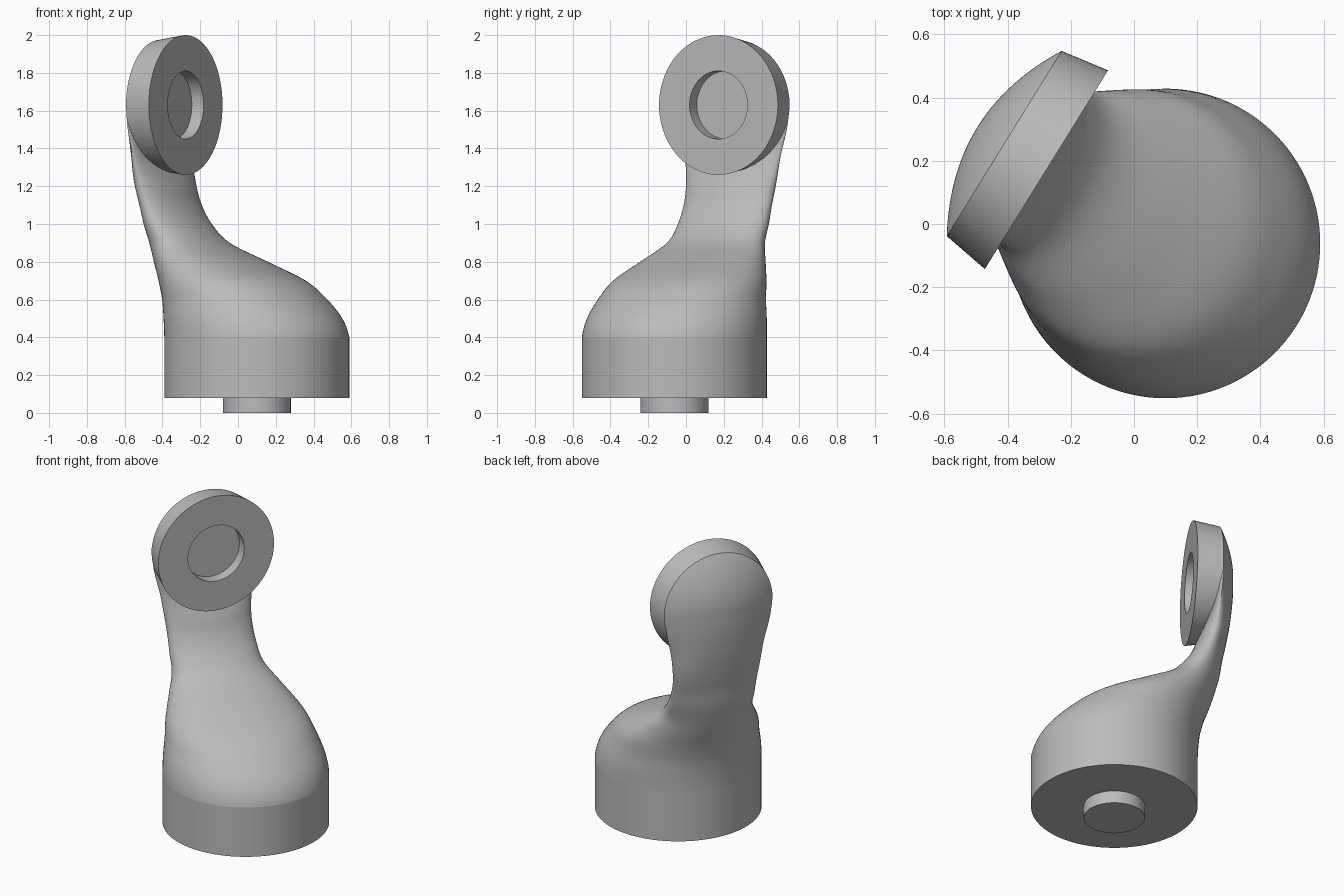
import bpy
import bmesh
import math
from mathutils import Vector

default = bpy.data.objects.get("Cube")
if default:
    bpy.data.objects.remove(default, do_unlink=True)

TURN = math.radians(-31.8)   # the bracket's plane of symmetry
BASE = 0.117                 # base centre along that plane
HEAD_Z, HEAD_U = 1.63, -0.326
RIM = 0.345                  # back edge radius of the head

grey = bpy.data.materials.new("plain grey")
grey.use_nodes = True
colour = (0.5, 0.5, 0.5, 1)
grey.diffuse_color = colour
grey.node_tree.nodes["Principled BSDF"].inputs["Base Color"].default_value = colour


def loft(name, rings):
    """Skin a list of point rings; the first and last are capped."""
    bm = bmesh.new()
    loops = [[bm.verts.new(p) for p in ring] for ring in rings]
    count = len(loops[0])
    for low, high in zip(loops, loops[1:]):
        for i in range(count):
            j = (i + 1) % count
            bm.faces.new((low[i], low[j], high[j], high[i]))
    bm.faces.new(loops[0][::-1])
    bm.faces.new(loops[-1])
    bmesh.ops.recalc_face_normals(bm, faces=bm.faces)
    mesh = bpy.data.meshes.new(name)
    bm.to_mesh(mesh)
    bm.free()
    obj = bpy.data.objects.new(name, mesh)
    bpy.context.collection.objects.link(obj)
    obj.rotation_euler.z = TURN
    mesh.materials.append(grey)
    bpy.ops.object.select_all(action="DESELECT")
    obj.select_set(True)
    bpy.context.view_layer.objects.active = obj
    bpy.ops.object.shade_smooth_by_angle(angle=math.radians(30))
    return obj


def circle(radius, place, count=96):
    angles = [math.tau * i / count for i in range(count)]
    return [place(radius * math.cos(a), radius * math.sin(a)) for a in angles]


def upright(radius, z):
    return circle(radius, lambda a, b: (BASE + a, b, z))


def facing(radius, depth):
    return circle(radius, lambda a, b: (HEAD_U - depth, a, HEAD_Z + b))


# Base drum and the locating peg below it
loft("base_drum", [upright(0.49, 0.08), upright(0.49, 0.4)])
loft("locating_peg", [upright(0.18, 0), upright(0.18, 0.1)])

# Tapered round head with a blind recess
loft("head_disc", [facing(0.18, 0.073), facing(0.18, 0), facing(0.37, 0),
                   facing(RIM, 0.157)])

# Sweeping neck: height, back, middle, front, half width
keys = [Vector(k) for k in (
    (0.3, -0.373, BASE, 0.607, 0.49),
    (0.4, -0.373, BASE, 0.607, 0.49),
    (0.5, -0.378, 0.09, 0.565, 0.478),
    (0.6, -0.39, 0.04, 0.475, 0.45),
    (0.7, -0.415, -0.04, 0.343, 0.416),
    (0.8, -0.45, -0.17, 0.112, 0.35),
    (0.9, -0.48, -0.3, -0.124, 0.285),
    (1, -0.505, -0.375, -0.246, 0.272),
    (1.1, -0.52, -0.42, -0.318, 0.268),
    (1.2, -0.54, -0.45, -0.36, 0.274),
    (1.35, -0.565, -0.47, -0.42, 0.295),
    (1.5, -0.58, -0.483, -0.43, 0.328))]

# Shallow dome that closes the neck over the back of the head
for step in range(9):
    a = math.pi / 2 * step / 8
    c = max(math.cos(a), 0.01)
    keys.append(Vector((HEAD_Z + RIM * math.sin(a), -0.483 - 0.1 * c * c,
                        -0.483, -0.483 + 0.053 * c, RIM * c)))
keys.append(keys[-1])


def section(key, count=96):
    """Oval section whose back flattens to a shallow arc near the head."""
    z, back, mid, front, half = key
    t = min(max((z - 1.2) / 0.35, 0), 1)
    power = 1 + t * t * (3 - 2 * t)
    ring = []
    for i in range(count):
        a = math.tau * i / count
        s = math.sin(a)
        u = mid + (front - mid) * s if s > 0 else mid + (back - mid) * abs(s) ** power
        ring.append((u, half * math.cos(a), z))
    return ring


rings = []
for p, q, r, s in zip(keys, keys[1:], keys[2:], keys[3:]):
    for step in range(6):
        t = step / 6
        smooth = q + 0.5 * t * ((r - p) + t * ((2 * p - 5 * q + 4 * r - s)
                                               + t * (3 * (q - r) + s - p)))
        rings.append(section(smooth))
rings.append(section(keys[-1]))
loft("curved_neck", rings)
